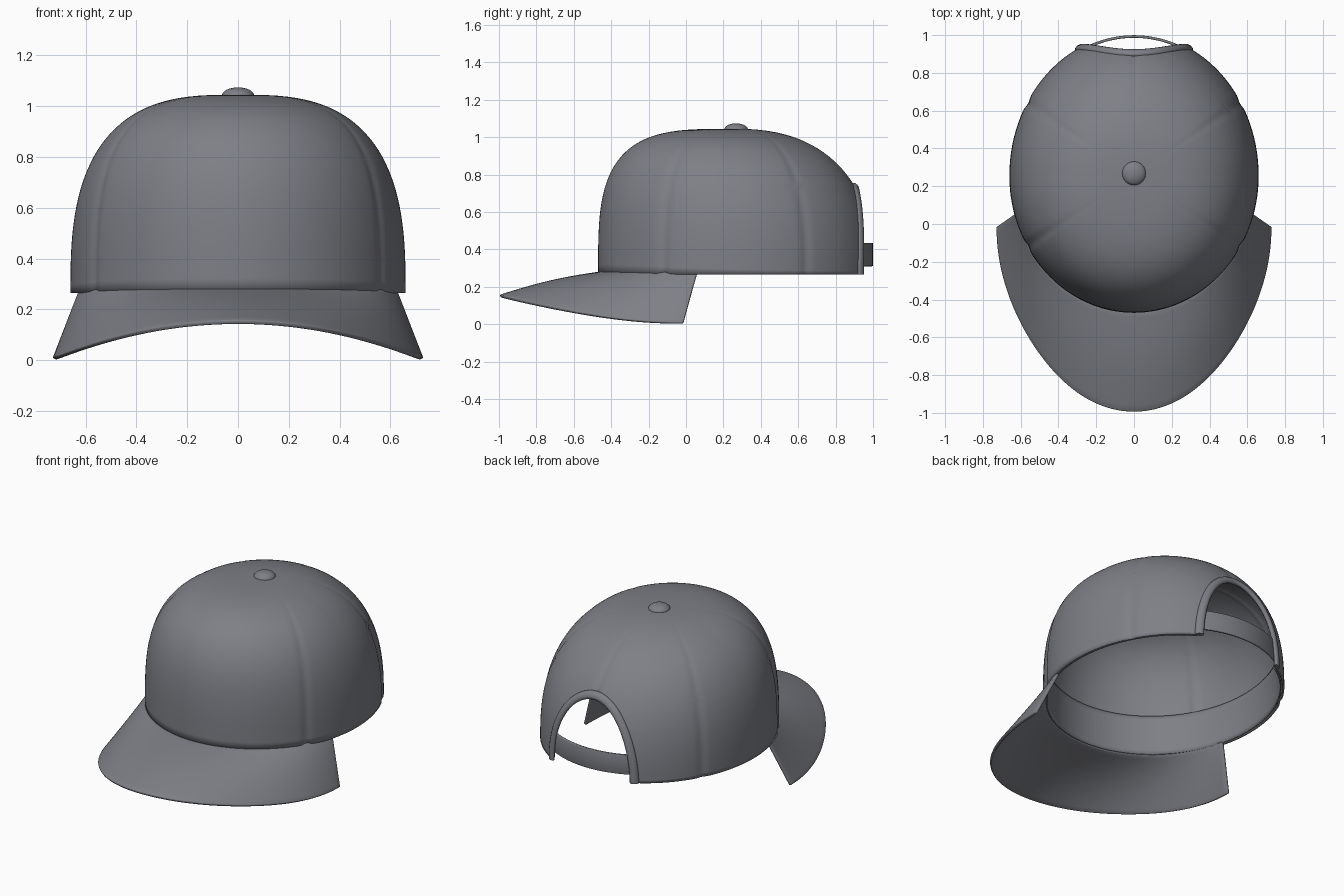
import bpy, bmesh
from math import sin, cos, pi, asin, sqrt, radians, exp, atan2

if "Cube" in bpy.data.objects:
    bpy.data.objects.remove(bpy.data.objects["Cube"])

# Fabric colour
fabric = bpy.data.materials.new("slate_grey_fabric")
fabric.use_nodes = True
COLOUR = (0.21, 0.215, 0.24, 1)
fabric.diffuse_color = COLOUR
fabric.node_tree.nodes["Principled BSDF"].inputs["Base Color"].default_value = COLOUR

# Crown dimensions
CY, BASE, HEIGHT = 0.255, 0.265, 0.78
HALF_W, FRONT, BACK = 0.66, 0.725, 0.755
ARCH_W, ARCH_H = 0.29, 0.468
SEAMS = [radians(a) for a in (31, 90, 149, -31, -149)]


def finish(name, bm, thickness=0, angle=40):
    mesh = bpy.data.meshes.new(name)
    bm.to_mesh(mesh)
    bm.free()
    obj = bpy.data.objects.new(name, mesh)
    bpy.context.collection.objects.link(obj)
    mesh.materials.append(fabric)
    if thickness:
        mod = obj.modifiers.new("thickness", "SOLIDIFY")
        mod.thickness, mod.offset = thickness, -1
    bpy.ops.object.select_all(action="DESELECT")
    obj.select_set(True)
    bpy.context.view_layer.objects.active = obj
    bpy.ops.object.shade_smooth_by_angle(angle=radians(angle))
    return obj


def grid(point, rows, cols):
    """Sheet of quads from point(s, t), both running 0..1."""
    bm = bmesh.new()
    v = [[bm.verts.new(point(i / rows, j / cols)) for j in range(cols + 1)]
         for i in range(rows + 1)]
    for i in range(rows):
        for j in range(cols):
            bm.faces.new((v[i][j], v[i][j + 1], v[i + 1][j + 1], v[i + 1][j]))
    bmesh.ops.remove_doubles(bm, verts=bm.verts[:], dist=1e-4)
    bmesh.ops.dissolve_degenerate(bm, edges=bm.edges[:], dist=1e-5)
    return bm


def power(theta):
    """Roundness of the dome: boxy at the front, softer at the back."""
    s = sin(theta)
    return 2.8 - (0.7 if s < 0 else 0.42) * s


def radius_at(theta, z):
    p = power(theta)
    return max(0, 1 - ((z - BASE) / HEIGHT) ** p) ** (1 / p)


def plan(theta, r, z):
    depth = FRONT if sin(theta) < 0 else BACK
    return (HALF_W * r * cos(theta), CY + depth * r * sin(theta), z)


def opening_angle(z, r):
    """Half angle of the arched back opening at a height."""
    h = (z - BASE) / ARCH_H
    if h >= 1:
        return 0
    return asin(ARCH_W * sqrt(1 - h * h) / (HALF_W * r))


def sweep(t, gap):
    return pi / 2 + gap + t * (2 * pi - 2 * gap)


# Crown: stitched dome with an open arch at the back
def crown_point(s, t):
    phi = pi / 2 * s ** 1.3
    p = power(pi / 2)
    gap = opening_angle(BASE + HEIGHT * sin(phi) ** (2 / p), max(cos(phi), 1e-6) ** (2 / p))
    theta = sweep(t, gap)
    p = power(theta)
    r = max(cos(phi), 0) ** (2 / p) if s < 1 else 0
    for a in SEAMS:
        d = atan2(sin(theta - a), cos(theta - a))
        r *= 1 - 0.011 * exp(-(d / 0.035) ** 2)
    return plan(theta, r, BASE + HEIGHT * sin(phi) ** (2 / p))


finish("crown", grid(crown_point, 48, 240), 0.012)


# Sweatband inside the rim
def band_point(s, t):
    z = BASE + 0.002 + 0.25 * s
    theta = sweep(t, opening_angle(z, 0.98))
    return plan(theta, radius_at(theta, z) * 0.976, z)


finish("sweatband", grid(band_point, 8, 120), 0.008)


# Brim: curved sheet from the rim down to the drooping outer edge
def brim_point(s, t):
    side = 2 * t - 1
    theta = -pi / 2 + side * radians(74)
    xi, yi, zi = plan(theta, 0.985, 0.282)
    a = -pi / 2 + side * pi / 2
    xo = 0.73 * cos(a) * (1 - 0.035 * sin(2 * a) ** 2)
    yo = -0.015 + 0.98 * sin(a) * (1 - 0.02 * sin(2 * a) ** 2)
    zo = 0.158 - 0.15 * (xo / 0.73) ** 2
    bulge = 0.014 * sin(pi * s) * cos(side * pi / 2)
    return (xo + (xi - xo) * s, yo + (yi - yo) * s, zo + (zi - zo) * s + bulge)


brim = finish("brim", grid(brim_point, 14, 80), 0.018)
bev = brim.modifiers.new("soft_edge", "BEVEL")
bev.width, bev.segments, bev.limit_method = 0.005, 2, "ANGLE"
bev.angle_limit = radians(50)


# Binding tape around the back opening
def binding_ring(u, k, sides=10):
    a = 2 * pi * k / sides
    across, out = 0.023 * cos(a), 0.015 * sin(a)
    x = (ARCH_W + across) * cos(u)
    z = BASE + (ARCH_H + across) * sin(u)
    r = radius_at(pi / 2, z)
    y = CY + BACK * sqrt(r * r - (x / HALF_W) ** 2)
    return (x * (1 + out), y + out, z + out * 0.4 * sin(u))


bm = bmesh.new()
STEPS, SIDES = 48, 10
rings = [[bm.verts.new(binding_ring(pi * i / STEPS, k)) for k in range(SIDES)]
         for i in range(STEPS + 1)]
for a, b in zip(rings, rings[1:]):
    for k in range(SIDES):
        n = (k + 1) % SIDES
        bm.faces.new((a[k], a[n], b[n], b[k]))
bm.faces.new(rings[0])
bm.faces.new(rings[-1])
bmesh.ops.recalc_face_normals(bm, faces=bm.faces[:])
finish("opening_binding", bm, angle=60)


# Adjuster strap across the opening
def strap_point(s, t):
    theta = pi / 2 + (2 * t - 1) * radians(28)
    return plan(theta, 0.986, 0.31 + 0.125 * s)


strap = finish("adjuster_strap", grid(strap_point, 2, 32), 0.014)
bev = strap.modifiers.new("soft_edge", "BEVEL")
bev.width, bev.segments, bev.limit_method = 0.004, 2, "ANGLE"

# Button on top
bm = bmesh.new()
bmesh.ops.create_uvsphere(bm, u_segments=32, v_segments=16, radius=1)
for v in bm.verts:
    v.co = (v.co.x * 0.063, v.co.y * 0.063 + 0.268, v.co.z * 0.032 + 1.042)
finish("top_button", bm)
